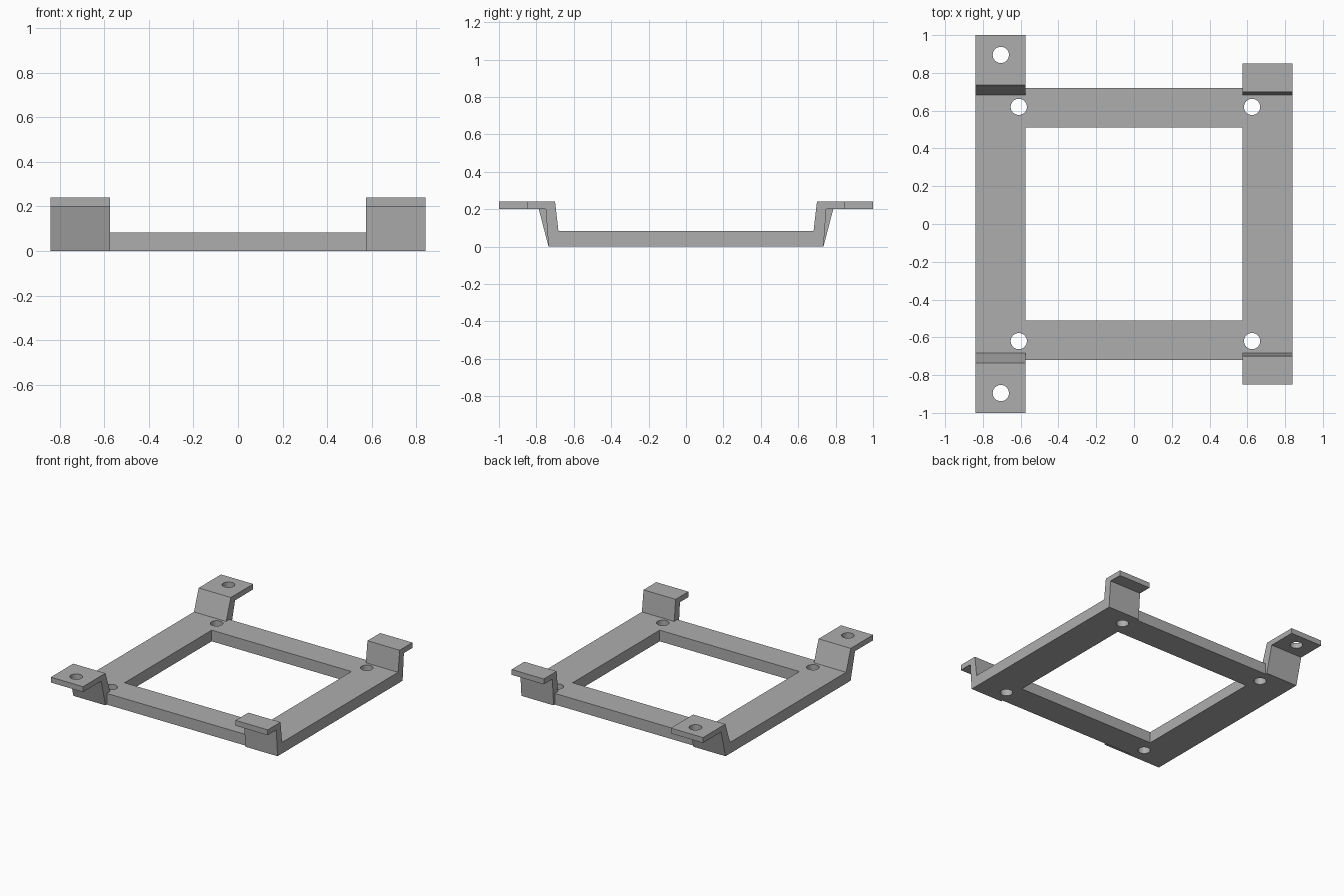
import bpy, bmesh

default = bpy.data.objects.get("Cube")
if default:
    bpy.data.objects.remove(default, do_unlink=True)

grey = bpy.data.materials.new("plain grey")
grey.use_nodes = True
colour = (0.42, 0.42, 0.42, 1)
grey.diffuse_color = colour
grey.node_tree.nodes["Principled BSDF"].inputs["Base Color"].default_value = colour

OUT, IN = 0.84, 0.575          # outer and inner x of the side rails
PLATE, TAB, TOP = 0.083, 0.2, 0.24


def make_object(name, bm):
    bmesh.ops.recalc_face_normals(bm, faces=bm.faces[:])
    mesh = bpy.data.meshes.new(name)
    bm.to_mesh(mesh)
    bm.free()
    mesh.materials.append(grey)
    obj = bpy.data.objects.new(name, mesh)
    bpy.context.scene.collection.objects.link(obj)
    return obj


def extrude_x(name, profile, x0, x1):
    """Extrude a closed (y, z) profile along x."""
    bm = bmesh.new()
    face = bm.faces.new([bm.verts.new((x0, y, z)) for y, z in profile])
    moved = bmesh.ops.extrude_face_region(bm, geom=[face])["geom"]
    verts = [v for v in moved if isinstance(v, bmesh.types.BMVert)]
    bmesh.ops.translate(bm, verts=verts, vec=(x1 - x0, 0, 0))
    return make_object(name, bm)


def rail_profile(lean, reach):
    """Rail with a leaning riser and an outward tab at both ends."""
    half = [(0.735, 0), (0.735 + lean, TAB), (reach, TAB), (reach, TOP),
            (0.685 + lean, TOP), (0.682, PLATE)]
    return half + [(-y, z) for y, z in reversed(half)]


def combine(obj, other, operation):
    mod = obj.modifiers.new("cut", "BOOLEAN")
    mod.object, mod.operation, mod.solver = other, operation, "EXACT"
    bpy.context.view_layer.update()
    graph = bpy.context.evaluated_depsgraph_get()
    result = bpy.data.meshes.new_from_object(obj.evaluated_get(graph))
    obj.modifiers.clear()
    obj.data = result
    bpy.data.objects.remove(other, do_unlink=True)


# Side rails with their mounting tabs
frame = extrude_x("mounting_frame", rail_profile(0.052, 1.0), -OUT, -IN)
combine(frame, extrude_x("left_rail", rail_profile(0.015, 0.85), IN, OUT), "UNION")

# Front and back cross bars, running into the rails
for side in (-1, 1):
    a, b = side * 0.512, side * 0.72
    bar = extrude_x("cross_bar", [(a, 0), (b, 0), (b, PLATE), (a, PLATE)],
                    -IN - 0.1, IN + 0.1)
    combine(frame, bar, "UNION")

# Screw holes through the frame corners and the long tabs
bm = bmesh.new()
for x, y in ((-0.61, 0.62), (0.625, 0.62), (-0.705, 0.895)):
    for side in (-1, 1):
        ring = bmesh.ops.create_cone(bm, cap_ends=True, segments=32, radius1=0.043,
                                     radius2=0.043, depth=1)["verts"]
        bmesh.ops.translate(bm, verts=ring, vec=(x, side * y, 0))
combine(frame, make_object("holes", bm), "DIFFERENCE")

bpy.ops.object.select_all(action="DESELECT")
frame.select_set(True)
bpy.context.view_layer.objects.active = frame
bpy.ops.object.shade_smooth_by_angle(angle=0.5)
